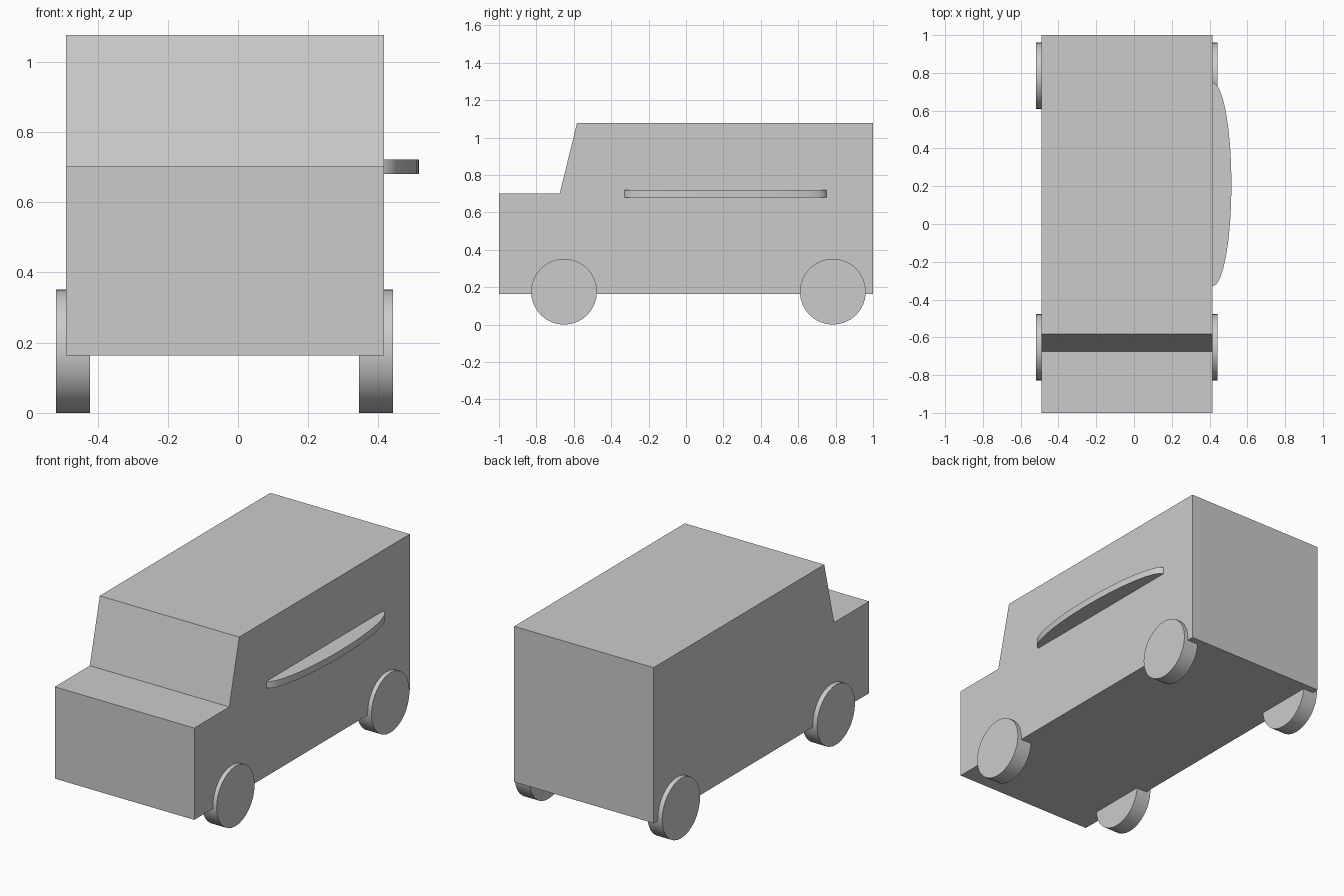
import bpy, bmesh, math
from mathutils import Matrix

if "Cube" in bpy.data.objects:
    bpy.data.objects.remove(bpy.data.objects["Cube"])


def finish(name, bm, smooth=False):
    bmesh.ops.recalc_face_normals(bm, faces=bm.faces)
    mesh = bpy.data.meshes.new(name)
    bm.to_mesh(mesh)
    bm.free()
    obj = bpy.data.objects.new(name, mesh)
    bpy.context.collection.objects.link(obj)
    if smooth:
        bpy.ops.object.select_all(action='DESELECT')
        bpy.context.view_layer.objects.active = obj
        obj.select_set(True)
        bpy.ops.object.shade_smooth_by_angle(angle=math.radians(40))
    return obj


def cylinder(name, matrix, radius, depth, segments=32):
    bm = bmesh.new()
    bmesh.ops.create_cone(bm, cap_ends=True, segments=segments, radius1=radius,
                          radius2=radius, depth=depth, matrix=matrix)
    return finish(name, bm, smooth=True)


# Van body: side profile (y, z) extruded across the width
X_LEFT, X_RIGHT = -0.49, 0.416
profile = [(-1, 0.163), (1, 0.163), (1, 1.077), (-0.583, 1.077),
           (-0.675, 0.702), (-1, 0.702)]
bm = bmesh.new()
side = bm.faces.new([bm.verts.new((X_LEFT, y, z)) for y, z in profile])
extruded = bmesh.ops.extrude_face_region(bm, geom=[side], use_keep_orig=True)
moved = [v for v in extruded["geom"] if isinstance(v, bmesh.types.BMVert)]
bmesh.ops.translate(bm, verts=moved, vec=(X_RIGHT - X_LEFT, 0, 0))
finish("van_body", bm)

# Wheels: left and right, front and rear
for end, y in (("front", -0.652), ("rear", 0.785)):
    for label, x in (("left", -0.47), ("right", 0.393)):
        place = Matrix.Translation((x, y, 0.176)) @ Matrix.Rotation(math.pi / 2, 4, 'Y')
        cylinder(f"{end}_{label}_wheel", place, 0.176, 0.096)

# Serving shelf: flattened oval disc half sunk into the right wall
place = Matrix.Translation((X_RIGHT, 0.21, 0.701)) @ Matrix.Diagonal((0.1, 0.54, 1, 1))
cylinder("serving_shelf", place, 1, 0.04)
